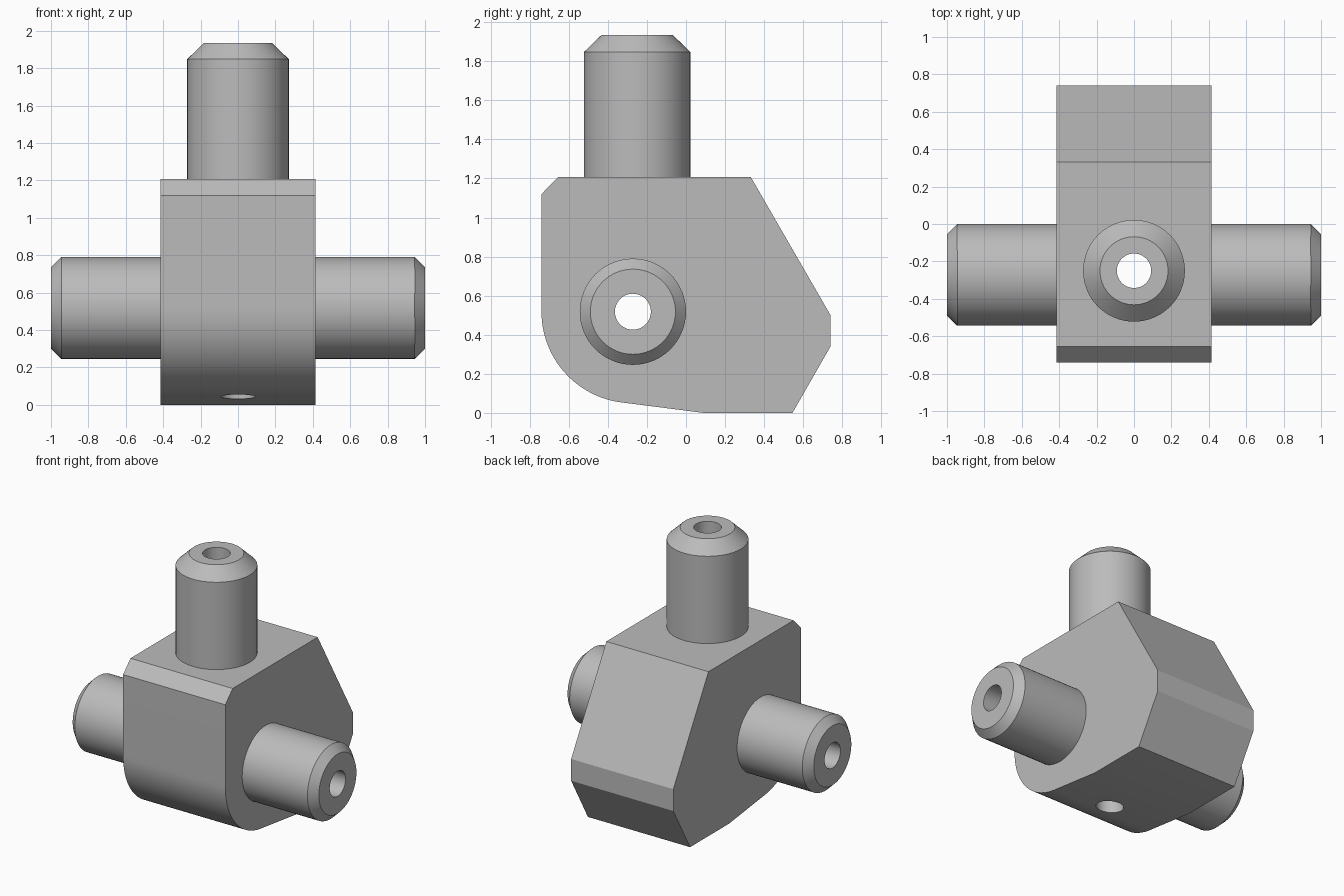
import bpy, bmesh, math
from mathutils import Matrix

cube = bpy.data.objects.get("Cube")
if cube:
    bpy.data.objects.remove(cube, do_unlink=True)

grey = bpy.data.materials.new("plain grey")
grey.use_nodes = True
colour = (0.5, 0.5, 0.5, 1)
grey.diffuse_color = colour
grey.node_tree.nodes["Principled BSDF"].inputs["Base Color"].default_value = colour

SIDES = 64
HALF_WIDTH = 0.415
BLOCK_TOP = 1.207
AXLE_Y, AXLE_Z = -0.272, 0.518
POST_Y = -0.25
RADIUS, BORE = 0.272, 0.092


def make_object(name, bm):
    bmesh.ops.recalc_face_normals(bm, faces=bm.faces)
    mesh = bpy.data.meshes.new(name)
    bm.to_mesh(mesh)
    bm.free()
    mesh.materials.append(grey)
    obj = bpy.data.objects.new(name, mesh)
    bpy.context.collection.objects.link(obj)
    return obj


def smooth(obj):
    bpy.ops.object.select_all(action="DESELECT")
    obj.select_set(True)
    bpy.context.view_layer.objects.active = obj
    bpy.ops.object.shade_smooth_by_angle(angle=math.radians(20))


def tube(name, profile, matrix):
    """Revolve a (radius, height) profile about z, then place it."""
    bm = bmesh.new()
    verts = [bm.verts.new((r, 0, z)) for r, z in profile]
    edges = [bm.edges.new(pair) for pair in zip(verts, verts[1:])]
    bmesh.ops.spin(bm, geom=verts + edges, cent=(0, 0, 0), axis=(0, 0, 1),
                   angle=math.tau, steps=SIDES, use_merge=True)
    bmesh.ops.remove_doubles(bm, verts=bm.verts, dist=1e-4)
    bm.transform(matrix)
    obj = make_object(name, bm)
    smooth(obj)
    return obj


def stub_profile(start, end, bevel_start, tip):
    return [(RADIUS, start), (RADIUS, bevel_start), (tip, end), (BORE, end), (BORE, start)]


# Block: side profile with a rounded lower front corner
outline = [(-0.655, BLOCK_TOP), (0.332, BLOCK_TOP), (0.74, 0.5), (0.74, 0.34),
           (0.545, 0), (0.09, 0)]
arc_radius = 0.468
for i in range(25):
    a = math.radians(263 - 83 * i / 24)
    outline.append((AXLE_Y + arc_radius * math.cos(a), AXLE_Z + arc_radius * math.sin(a)))
outline.append((-0.74, 1.12))

bm = bmesh.new()
side = bm.faces.new([bm.verts.new((-HALF_WIDTH, y, z)) for y, z in outline])
result = bmesh.ops.extrude_face_region(bm, geom=[side], use_keep_orig=True)
moved = [v for v in result["geom"] if isinstance(v, bmesh.types.BMVert)]
bmesh.ops.translate(bm, verts=moved, vec=(2 * HALF_WIDTH, 0, 0))
block = make_object("block", bm)

# Crossing bores through the block
across = Matrix.Translation((0, AXLE_Y, AXLE_Z)) @ Matrix.Rotation(math.pi / 2, 4, "Y")
upright = Matrix.Translation((0, POST_Y, 0))
for name, matrix in (("axle_drill", across), ("post_drill", upright)):
    bm = bmesh.new()
    bmesh.ops.create_cone(bm, cap_ends=True, segments=SIDES, radius1=BORE,
                          radius2=BORE, depth=4, matrix=matrix)
    drill = make_object(name, bm)
    drill.hide_render = True
    cut = block.modifiers.new(name, "BOOLEAN")
    cut.operation, cut.solver, cut.object = "DIFFERENCE", "EXACT", drill
    bpy.ops.object.select_all(action="DESELECT")
    bpy.context.view_layer.objects.active = block
    bpy.ops.object.modifier_apply(modifier=name)
    bpy.data.objects.remove(drill, do_unlink=True)
smooth(block)

# Hollow bevelled stubs
tube("top_post", stub_profile(BLOCK_TOP, 1.935, 1.848, 0.182), upright)
axle = stub_profile(HALF_WIDTH, 1, 0.945, 0.218)
tube("left_axle", axle, across)
tube("right_axle", axle, across @ Matrix.Rotation(math.pi, 4, "X"))
